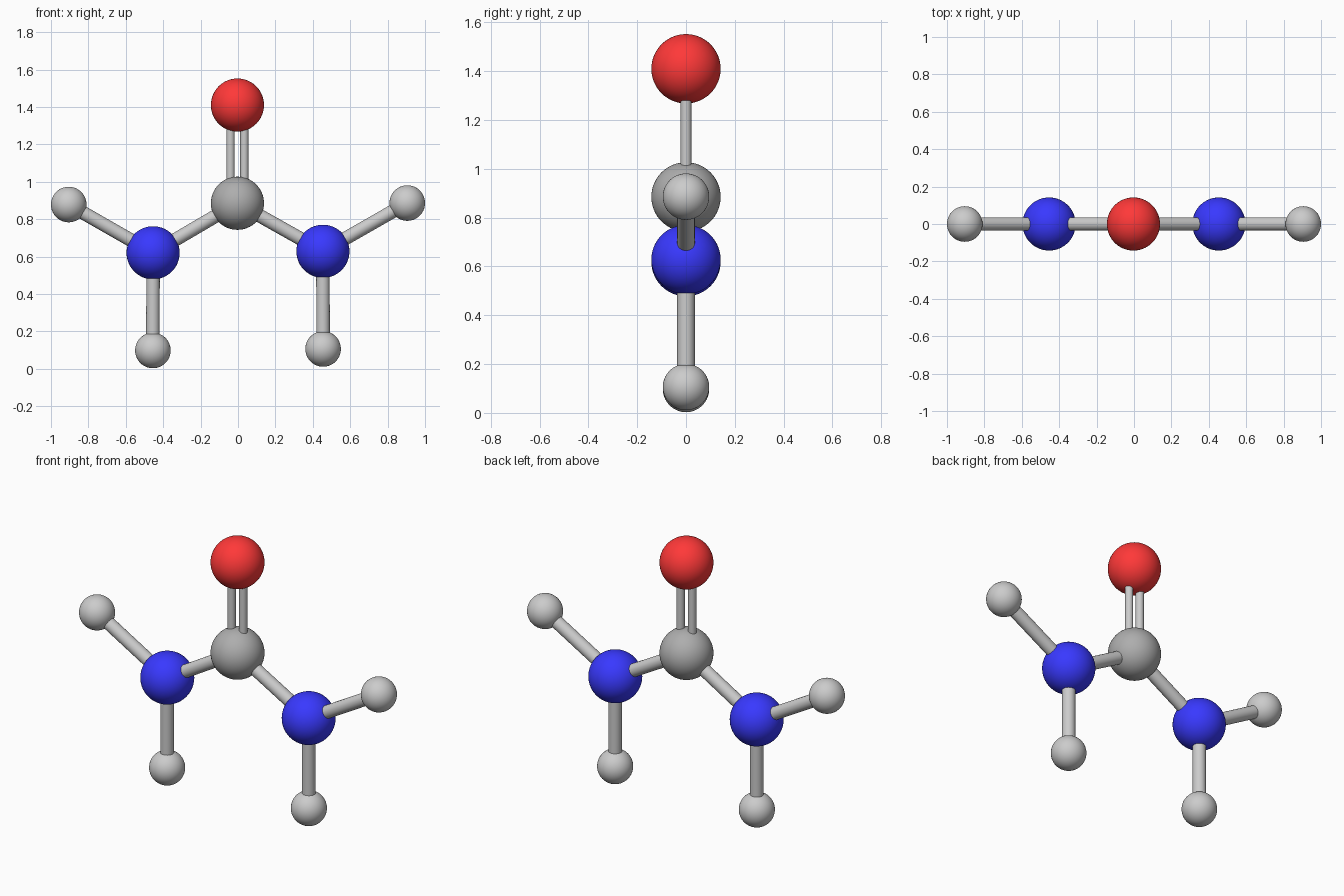
import bpy
from mathutils import Vector

if "Cube" in bpy.data.objects:
    bpy.data.objects.remove(bpy.data.objects["Cube"])


def material(name, rgb):
    m = bpy.data.materials.new(name)
    m.diffuse_color = (*rgb, 1)
    m.use_nodes = True
    m.node_tree.nodes["Principled BSDF"].inputs["Base Color"].default_value = m.diffuse_color
    return m


RED = material("red", (1.0, 0.04, 0.04))
BLUE = material("blue", (0.04, 0.04, 1.0))
DARK = material("dark_grey", (0.42, 0.42, 0.42))
LIGHT = material("light_grey", (0.75, 0.75, 0.75))


def finish(name, mat):
    ob = bpy.context.object
    ob.name = name
    ob.data.materials.append(mat)
    bpy.ops.object.shade_smooth_by_angle()


def atom(name, pos, radius, mat):
    bpy.ops.mesh.primitive_uv_sphere_add(segments=64, ring_count=32, radius=radius, location=pos)
    finish(name, mat)


def bond(name, a, b, radius=0.036, shift=0.0):
    off = Vector((shift, 0, 0))
    a, b = Vector(a) + off, Vector(b) + off
    d = b - a
    bpy.ops.mesh.primitive_cylinder_add(vertices=32, radius=radius, depth=d.length, location=(a + b) / 2)
    bpy.context.object.rotation_euler = d.to_track_quat('Z', 'Y').to_euler()
    finish(name, LIGHT)


BIG, SMALL = 0.142, 0.095
carbon = (-0.003, 0, 0.885)
oxygen = (-0.003, 0, 1.41)

# Central atoms
atom("carbon_atom", carbon, BIG, DARK)
atom("oxygen_atom", oxygen, BIG, RED)

# Double bond
for side, s in (("left", -1), ("right", 1)):
    bond(f"double_bond_{side}", carbon, oxygen, 0.022, s * 0.037)

# Two arms: nitrogen with outer and lower hydrogens (right arm sits slightly higher)
for side, s, lift in (("left", -1, 0.0), ("right", 1, 0.008)):
    nitrogen = (s * 0.454, 0, 0.62 + lift)
    outer = (s * 0.905, 0, 0.878 + lift)
    lower = (s * 0.455, 0, 0.098 + lift)
    atom(f"nitrogen_atom_{side}", nitrogen, BIG, BLUE)
    atom(f"outer_hydrogen_{side}", outer, SMALL, LIGHT)
    atom(f"lower_hydrogen_{side}", lower, SMALL, LIGHT)
    bond(f"inner_bond_{side}", carbon, nitrogen)
    bond(f"outer_bond_{side}", nitrogen, outer)
    bond(f"lower_bond_{side}", nitrogen, lower)
